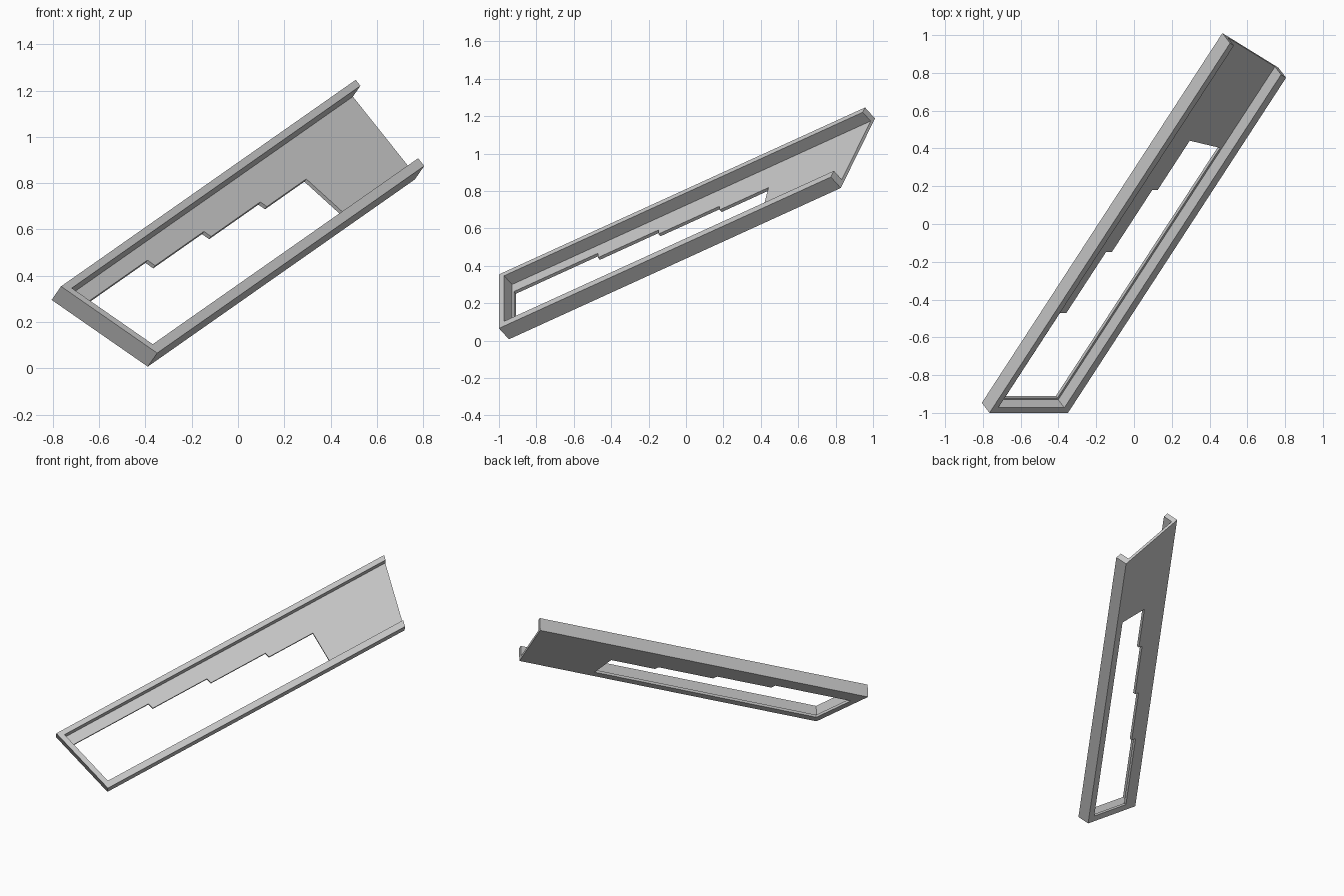
import bpy, bmesh
from mathutils import Vector, Matrix

cube = bpy.data.objects.get("Cube")
if cube:
    bpy.data.objects.remove(cube)

# Tilted frame: length, width and depth axes from one rim corner
corner = Vector((-0.765, -1.0, 0.354))
length_axis = Vector((0.5095, 0.783, 0.357)).normalized()
near_edge = Vector((0.415, 0, -0.288))
depth_axis = length_axis.cross(near_edge).normalized()
width_axis = depth_axis.cross(length_axis)
frame = Matrix((length_axis, width_axis, depth_axis)).transposed().to_4x4()
frame.translation = corner

WIDTH, DEPTH, FLOOR = 0.494, 0.089, 0.071
SLANT = 0.22          # slope of the near end
WALL_LEFT, WALL_RIGHT, WALL_END, LEDGE = 0.034, 0.044, 0.035, 0.012


def near(t, inset=0):
    """Point on the slanted near end, moved inward."""
    return (SLANT * t + inset, t)


def prism(name, outline, top, bottom):
    bm = bmesh.new()
    face = bm.faces.new([bm.verts.new((s, t, top)) for s, t in outline])
    new = bmesh.ops.extrude_face_region(bm, geom=[face])["geom"]
    verts = [v for v in new if isinstance(v, bmesh.types.BMVert)]
    bmesh.ops.translate(bm, verts=verts, vec=(0, 0, bottom - top))
    bmesh.ops.recalc_face_normals(bm, faces=bm.faces)
    mesh = bpy.data.meshes.new(name)
    bm.to_mesh(mesh)
    bm.free()
    obj = bpy.data.objects.new(name, mesh)
    obj.matrix_world = frame
    bpy.context.collection.objects.link(obj)
    return obj


# Solid block with slanted ends
tray = prism("tray", [near(0), near(WIDTH), (2.375, WIDTH), (2.50, 0)], 0, DEPTH)

# Pocket leaving three walls and an open far end
right = WIDTH - WALL_RIGHT
pocket = prism("pocket_cutter", [near(WALL_LEFT, WALL_END), near(right, WALL_END),
                                 (3, right), (3, WALL_LEFT)], -0.1, FLOOR)

# Floor opening with a stepped side
steps = [(0.645, 0.106), (1.067, 0.146), (1.492, 0.183), (1.834, 0.217)]
opening = [near(right - LEDGE, WALL_END + LEDGE), near(steps[0][1], WALL_END + LEDGE)]
for i, (s, t) in enumerate(steps):
    if i:
        opening.append((steps[i - 1][0] + 0.008, t))
    opening.append((s, t))
opening.append((steps[-1][0], right - LEDGE))
hole = prism("opening_cutter", opening, -0.1, 0.2)

# Cut, then bake the result and drop the cutters
for cutter in (pocket, hole):
    cutter.hide_render = True
    mod = tray.modifiers.new(cutter.name, "BOOLEAN")
    mod.operation, mod.solver, mod.object = "DIFFERENCE", "EXACT", cutter
bpy.context.view_layer.update()
graph = bpy.context.evaluated_depsgraph_get()
result = bpy.data.meshes.new_from_object(tray.evaluated_get(graph))
tray.modifiers.clear()
tray.data = result
for cutter in (pocket, hole):
    bpy.data.objects.remove(cutter)

# Plain grey finish
grey = bpy.data.materials.new("light_grey")
grey.use_nodes = True
colour = (0.58, 0.58, 0.58, 1)
grey.diffuse_color = colour
grey.node_tree.nodes["Principled BSDF"].inputs["Base Color"].default_value = colour
tray.data.materials.clear()
tray.data.materials.append(grey)
